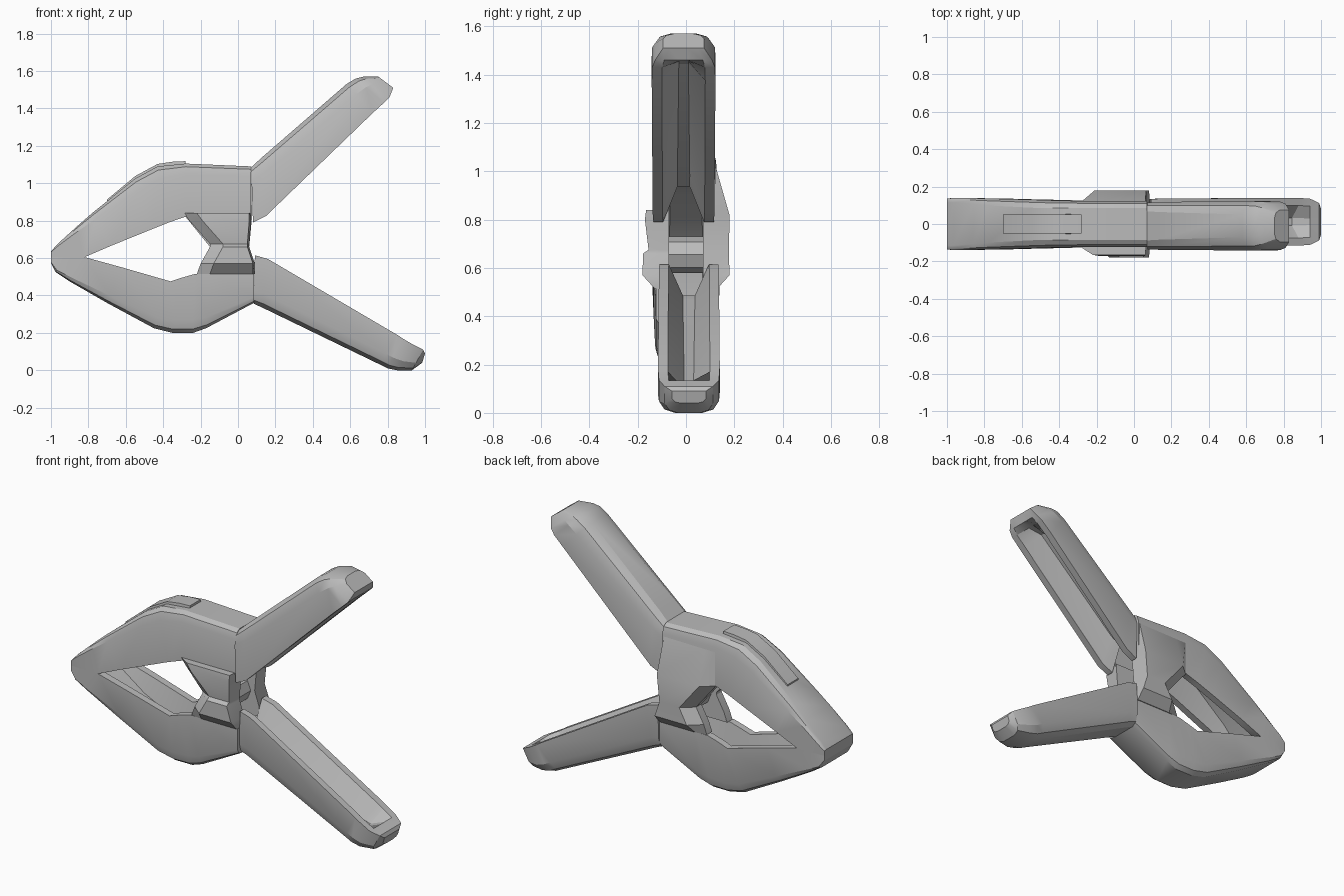
import bpy, bmesh, math

cube = bpy.data.objects.get("Cube")
if cube:
    bpy.data.objects.remove(cube, do_unlink=True)

grey = bpy.data.materials.new("plain_grey")
grey.use_nodes = True
colour = (0.5, 0.5, 0.5, 1)
grey.diffuse_color = colour
grey.node_tree.nodes["Principled BSDF"].inputs["Base Color"].default_value = colour


def loft(name, rings, angle=25):
    """Skin closed rings of points and cap both ends."""
    bm = bmesh.new()
    loops = [[bm.verts.new(p) for p in ring] for ring in rings]
    n = len(loops[0])
    for a, b in zip(loops, loops[1:]):
        for i in range(n):
            j = (i + 1) % n
            bm.faces.new((a[i], a[j], b[j], b[i]))
    bm.faces.new(loops[0])
    bm.faces.new(loops[-1])
    bmesh.ops.recalc_face_normals(bm, faces=bm.faces)
    mesh = bpy.data.meshes.new(name)
    bm.to_mesh(mesh)
    bm.free()
    mesh.materials.append(grey)
    obj = bpy.data.objects.new(name, mesh)
    bpy.context.collection.objects.link(obj)
    bpy.ops.object.select_all(action='DESELECT')
    obj.select_set(True)
    bpy.context.view_layer.objects.active = obj
    bpy.ops.object.shade_smooth_by_angle(angle=math.radians(angle))
    return obj


def channel(outer, inner, w, yc, round_, depth, floor):
    """U-shaped section: rounded back at outer, open groove at inner."""
    half = [(0, w * (1 - 1.5 * round_)), (round_ * 0.3, w * (1 - 0.5 * round_)),
            (round_, w), (1, w), (1, w * 0.68), (1 - depth, w * floor)]
    section = half + [(t, -y) for t, y in reversed(half)]
    return [(outer[0] + (inner[0] - outer[0]) * t, yc + y,
             outer[1] + (inner[1] - outer[1]) * t) for t, y in section]


def arm(name, stations, yc=0):
    loft(name, [channel(o, i, w, yc, r, d, f) for o, i, w, r, d, f in stations])


# Upper jaw, from the gripping tip to the bend
arm("upper_jaw", [
    ((-1, .635), (-1, .605), .135, .1, 0, .5),
    ((-.965, .675), (-.92, .605), .14, .12, 0, .5),
    ((-.86, .77), (-.82, .605), .138, .15, .1, .5),
    ((-.78, .84), (-.68, .665), .136, .18, .4, .5),
    ((-.55, 1.025), (-.47, .75), .13, .22, .55, .5),
    ((-.43, 1.09), (-.37, .79), .126, .22, .55, .5),
    ((-.28, 1.105), (-.27, .825), .123, .2, .5, .5),
    ((.07, 1.09), (.07, .83), .122, .2, .5, .5)])

# Upper handle, open on the underside
arm("upper_handle", [
    ((.07, 1.085), (.08, .79), .125, .25, .5, .2),
    ((.13, 1.14), (.15, .825), .128, .28, .5, .2),
    ((.58, 1.53), (.72, 1.375), .132, .36, .45, .15),
    ((.63, 1.56), (.78, 1.43), .13, .36, .2, .15),
    ((.67, 1.57), (.81, 1.46), .118, .36, 0, .15),
    ((.75, 1.57), (.83, 1.51), .085, .36, 0, .15)], yc=-.01)

# Lower jaw
arm("lower_jaw", [
    ((-1, .575), (-1, .605), .135, .1, 0, .5),
    ((-.975, .525), (-.92, .605), .14, .12, 0, .5),
    ((-.9, .475), (-.82, .605), .138, .15, .2, .5),
    ((-.7, .36), (-.62, .55), .134, .2, .5, .5),
    ((-.45, .225), (-.36, .475), .128, .22, .55, .5),
    ((-.35, .2), (-.3, .495), .126, .22, .55, .5),
    ((-.24, .2), (-.23, .515), .125, .22, .5, .5),
    ((-.17, .225), (-.15, .515), .125, .2, .5, .5),
    ((.085, .36), (.085, .515), .125, .2, .5, .5)])

# Lower handle, open on the upper side
arm("lower_handle", [
    ((.085, .355), (.09, .615), .122, .25, .5, .2),
    ((.13, .335), (.16, .595), .124, .28, .5, .2),
    ((.76, .03), (.85, .19), .128, .36, .5, .15),
    ((.8, .01), (.88, .17), .127, .36, .45, .15),
    ((.85, 0), (.94, .135), .124, .36, 0, .15),
    ((.93, 0), (.99, .11), .1, .36, 0, .15),
    ((.985, .04), (1, .09), .07, .36, 0, .15)], yc=.012)


def bracket(name, side, levels):
    """Hinge plate stacked from levels of (z, x min, x max, reach)."""
    loft(name, [[(x, side * y, z) for x, y in (
        (x0, .07), (x0, min(.12, reach)), (x0 + .07, reach),
        (x1 - .01, reach), (x1, .07))] for z, x0, x1, reach in levels])


# Hinge plates on both sides
lower_levels = [(.66, -.15, .06, .178), (.57, -.2, .09, .18), (.515, -.22, .09, .13)]
bracket("front_hinge_plate", -1, [
    (.84, -.29, .07, .165), (.8, -.26, .07, .17), (.675, -.15, .06, .155)] + lower_levels)
bracket("back_hinge_plate", 1, [
    (1.03, -.28, .07, .12), (.82, -.28, .075, .18)] + lower_levels)

# Spring core between the hinge plates
loft("spring_core", [[(-.04 + .075 * math.cos(k * math.pi / 4), y,
                       .655 + .075 * math.sin(k * math.pi / 4)) for k in range(8)]
                     for y in (-.1, .1)])

# Raised strip over the back of the upper jaw
ridge = [(-.7, .905), (-.55, 1.03), (-.43, 1.095), (-.35, 1.107), (-.28, 1.11)]
loft("upper_jaw_strip", [[(x, y, z + dz) for y, dz in (
    (-.055, -.03), (-.05, .008), (.05, .008), (.055, -.03))] for x, z in ridge])
